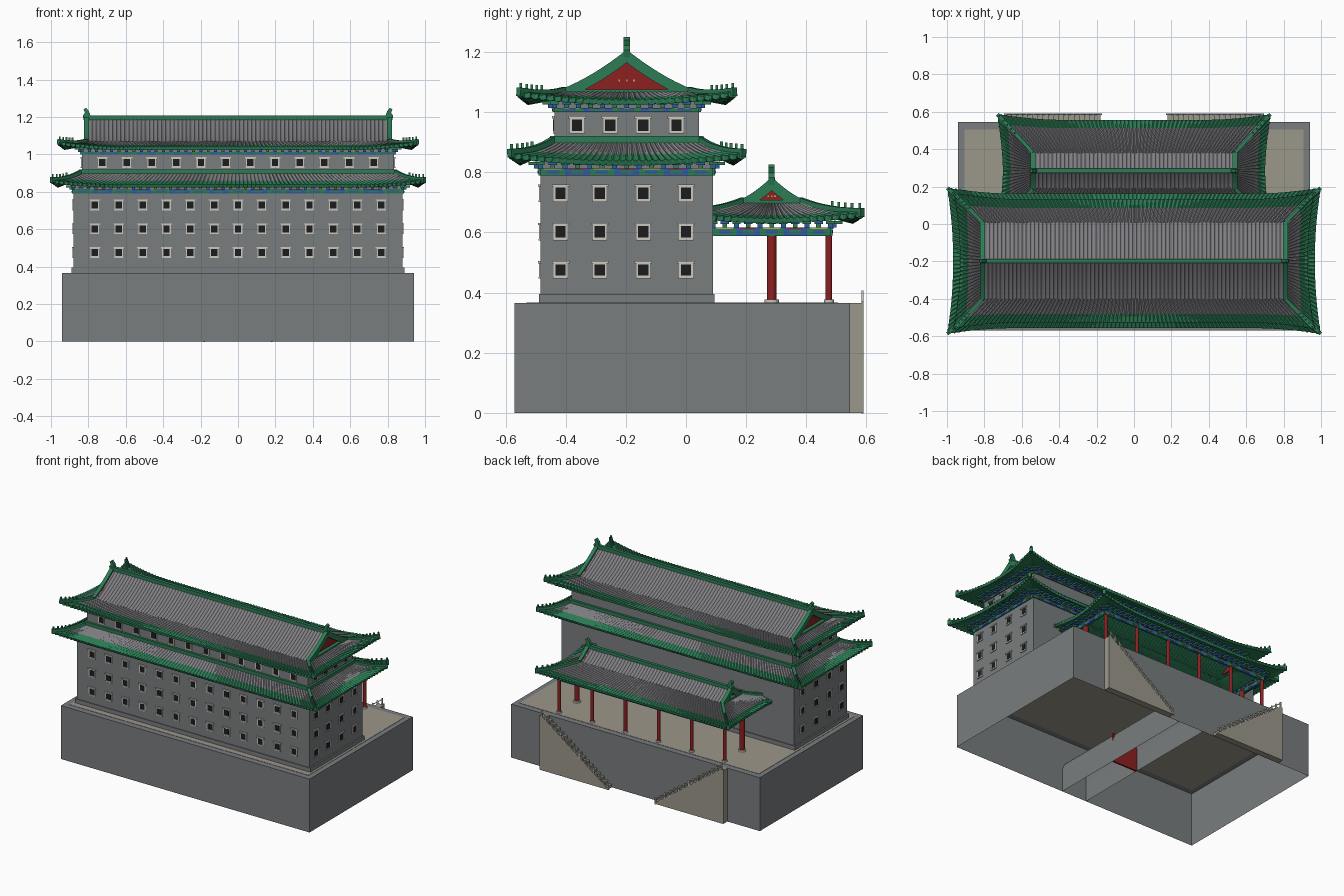
import bpy, bmesh, math
from mathutils import Vector, Matrix

cube = bpy.data.objects.get("Cube")
if cube:
    bpy.data.objects.remove(cube, do_unlink=True)


def material(name, r, g, b):
    m = bpy.data.materials.new(name)
    m.use_nodes = True
    m.diffuse_color = (r, g, b, 1)
    m.node_tree.nodes["Principled BSDF"].inputs["Base Color"].default_value = (r, g, b, 1)
    return m


WALL = material("wall grey", .19, .205, .212)
TILE = material("tile grey", .21, .21, .225)
GREEN = material("glazed green", .025, .2, .09)
RED = material("red lacquer", .27, .014, .015)
TRIM = material("pale stone", .6, .58, .52)
PANE = material("dark opening", .012, .012, .012)
BLUE = material("painted blue", .03, .1, .36)
GOLD = material("painted gold", .5, .38, .1)
PAVING = material("paving beige", .33, .31, .255)


def finish(name, bm, *mats):
    me = bpy.data.meshes.new(name)
    bm.to_mesh(me)
    bm.free()
    for m in mats:
        me.materials.append(m)
    ob = bpy.data.objects.new(name, me)
    bpy.context.scene.collection.objects.link(ob)
    return ob


def boxes(name, items, *mats):
    """Each item is centre, size, material index."""
    bm = bmesh.new()
    for c, s, mi in items:
        new = bmesh.ops.create_cube(bm, size=1, matrix=Matrix.Translation(c) @ Matrix.Diagonal((*s, 1)))
        for f in {f for v in new["verts"] for f in v.link_faces}:
            f.material_index = mi
    return finish(name, bm, *mats)


def prism(name, pts, shift, mat):
    """Extrude a closed polygon by a vector."""
    bm = bmesh.new()
    face = bm.faces.new([bm.verts.new(p) for p in pts])
    ext = bmesh.ops.extrude_face_region(bm, geom=[face], use_keep_orig=True)
    bmesh.ops.translate(bm, vec=shift, verts=[v for v in ext["geom"] if isinstance(v, bmesh.types.BMVert)])
    bmesh.ops.recalc_face_normals(bm, faces=bm.faces)
    return finish(name, bm, mat)


def sweep(name, pts, w, h, mat, drop=0):
    """Rectangular bar following a path."""
    bm, rings = bmesh.new(), []
    pts = [Vector(p) for p in pts]
    for i, p in enumerate(pts):
        t = (pts[min(i + 1, len(pts) - 1)] - pts[max(i - 1, 0)]).normalized()
        s = t.cross(Vector((0, 0, 1))).normalized()
        up = s.cross(t)
        rings.append([bm.verts.new(p + s * a * w / 2 + up * b)
                      for a, b in ((-1, -drop), (1, -drop), (1, h), (-1, h))])
    for r, q in zip(rings, rings[1:]):
        for i in range(4):
            bm.faces.new((r[i], r[i - 1], q[i - 1], q[i]))
    bm.faces.new(rings[0])
    bm.faces.new(rings[-1][::-1])
    bmesh.ops.recalc_face_normals(bm, faces=bm.faces)
    return finish(name, bm, mat)


def side(k, a, o, cy):
    """Turn along/out distances into x, y; sides: front, left, back, right."""
    x, y = ((a, -o), (o, a), (-a, o), (-o, -a))[k]
    return x, y + cy


def turned(k, along, out, height):
    return (out, along, height) if k % 2 else (along, out, height)


# Roof skirts and slopes between an inner and an outer rectangle (hx, hy, z)
def roof_point(k, u, v, cy, inner, outer, flare, lift):
    i, o = k % 2, 1 - k % 2
    end = outer[i]
    f = max(0, 1 - end * (1 - abs(u)) / .32) ** 2 * v * v
    a = u * (inner[i] + (end - inner[i]) * v + f * flare)
    out = inner[o] + (outer[o] - inner[o]) * v + f * flare
    z = inner[2] + (outer[2] - inner[2]) * (1.3 * v - .3 * v * v) + f * lift
    return Vector((*side(k, a, out, cy), z))


def roof(name, cy, inner, outer, flare=0, lift=0, sides=range(4), border=1.0, rows=8):
    for k in sides:
        n = 3 * round(2 * outer[k % 2] / .022)
        bm = bmesh.new()
        grid = []
        for j in range(rows + 1):
            row = [roof_point(k, 2 * i / n - 1, j / rows, cy, inner, outer, flare, lift) for i in range(n + 1)]
            for i in range(1, n, 3):
                row[i].z += .005
            grid.append([bm.verts.new(p) for p in row])
        for j in range(rows):
            for i in range(n):
                f = bm.faces.new((grid[j][i], grid[j + 1][i], grid[j + 1][i + 1], grid[j][i + 1]))
                f.material_index = int((j + .5) / rows > border)
        ob = finish(f"{name}_{('front', 'left', 'back', 'right')[k]}", bm, TILE, GREEN)
        mod = ob.modifiers.new("thickness", "SOLIDIFY")
        mod.thickness, mod.offset = .017, -1
        mod.material_offset = mod.material_offset_rim = 1


def hips(name, *shape):
    figures = []
    for k in range(4):
        path = [roof_point(k, 1, v / 8, *shape) for v in range(9)]
        sweep(f"{name}_hip_ridge", path, .02, .016, GREEN, .012)
        for v in (.55, .65, .75, .85, .96):
            p = roof_point(k, 1, v, *shape)
            figures.append((p + Vector((0, 0, .022)), (.009, .009, .02), 0))
    boxes(f"{name}_hip_figures", figures, GREEN)


def gable_roof(name, cy, hx, hy, z_ridge, z_foot, bar):
    inner, outer = (hx, 0, z_ridge), (hx, hy, z_foot)
    roof(f"{name}_slope", cy, inner, outer, sides=(0, 2))
    boxes(f"{name}_main_ridge", [((0, cy, z_ridge), (2 * hx + .02, .022, bar), 0)], GREEN)
    horn = ((-.024, 0), (.014, 0), (.02, .025), (.008, .04), (.016, .058), (.002, .068), (-.012, .05), (-.02, .03))
    for s in (-1, 1):
        curve = [[roof_point(k, 1 if (k == 0) == (s > 0) else -1, j / 8, cy, inner, outer, 0, 0)
                  for j in range(9)] for k in (0, 2)]
        for c in curve:
            sweep(f"{name}_gable_edge", c, .026, .012, GREEN, .022)
        inset = Vector((-.012 * s, 0, 0))
        prism(f"{name}_gable_panel", [p + inset for p in curve[0][::-1] + curve[1][1:]], (-.01 * s, 0, 0), RED)
        boxes(f"{name}_gable_foot", [((s * hx, cy, z_foot), (.024, 2 * hy, .016), 0)], GREEN)
        boxes(f"{name}_gable_studs", [((s * (hx - .011), cy + d * hy * .12, z_foot + (z_ridge - z_foot) * .3),
                                      (.006, .006, .006), 0) for d in (-1, 0, 1)], GOLD)
        prism(f"{name}_ridge_ornament", [(s * (hx + x), cy - .01, z_ridge - .01 + z) for x, z in horn],
              (0, .02, 0), GREEN)


# Painted beams and bracket blocks running around a storey
def frieze(name, cy, hx, hy, z, h):
    beams, blocks = [], []
    for k in range(4):
        a, o = (hy, hx) if k % 2 else (hx, hy)
        n = 2 * round(a / .11) + 1
        for i in range(n):
            w = 2 * a / n
            x, y = side(k, -a + w * (i + .5), o, cy)
            beams.append(((x, y, z + h / 2), turned(k, w, .014, h), i % 2))
            beams.append(((x, y, z + h * .5), turned(k, w * .5, .018, h * .4), 1 - i % 2))
            beams.append(((x, y, z + h * .92), turned(k, w * .7, .02, h * .16), 2 + i % 2))
        n = round(2 * a / .04)
        for i in range(n + 1):
            t = -a + 2 * a * i / n
            blocks.append(((*side(k, t, o + .01, cy), z + h + .006), turned(k, .016, .022, .012), (i + 1) % 2))
            blocks.append(((*side(k, t, o + .02, cy), z + h + .017), turned(k, .028, .04, .011), i % 2))
    boxes(f"{name}_painted_beams", beams, GREEN, BLUE, GOLD, RED)
    boxes(f"{name}_brackets", blocks, GREEN, BLUE)


def windows(name, k, positions, heights, o, cy):
    items = []
    for z in heights:
        for a in positions:
            for w, d, h, dz, mi in ((.046, .008, .05, 0, 0), (.034, .011, .038, 0, 1),
                                    (.058, .016, .007, .026, 0), (.05, .012, .005, -.026, 0)):
                items.append(((*side(k, a, o, cy), z + dz), turned(k, w, d, h), mi))
    boxes(name, items, TRIM, PANE)


# Terrace: hollow block open below, paved top, vaulted passage with a gate
bm = bmesh.new()
bmesh.ops.create_cube(bm, size=1, matrix=Matrix.Translation((0, -.0125, .1825)) @ Matrix.Diagonal((1.88, 1.115, .365, 1)))
bmesh.ops.delete(bm, geom=[f for f in bm.faces if f.normal.z < -.5], context="FACES")
finish("terrace", bm, WALL)
boxes("terrace_paving", [((0, -.0125, .365), (1.81, 1.035, .004), 0)], PAVING)
bm = bmesh.new()
arch = [(-.095, 0)] + [(-.095 * math.cos(t * math.pi / 12), .14 + .095 * math.sin(t * math.pi / 12))
                       for t in range(13)] + [(.095, 0)]
rows = [[bm.verts.new((x, y, z)) for x, z in arch] for y in (-.569, .544)]
for i in range(len(arch) - 1):
    bm.faces.new((rows[0][i], rows[0][i + 1], rows[1][i + 1], rows[1][i]))
finish("passage_vault", bm, WALL)
boxes("passage_gate", [((0, -.09, .1), (.188, .012, .2), 0)], RED)

# Stairs against the back, climbing outward, with railings
STEPS = 18
for s in (-1, 1):
    profile = [(.18, 0)]
    for i in range(STEPS):
        x = .18 + .5 * i / STEPS
        z = .365 * (i + 1) / STEPS
        profile += [(x, z), (x + .5 / STEPS, z)]
    profile[1:1] = []
    profile += [(.695, .365), (.695, 0)]
    prism("back_stair", [(s * x, .545, z) for x, z in profile], (0, .04, 0), PAVING)
    prism("stair_side", [(s * x, .583, z) for x, z in ((.17, 0), (.68, .372), (.695, .372), (.695, 0))],
          (0, .007, 0), PAVING)
    sweep("stair_rail", [(s * .18, .587, .03), (s * .68, .587, .395)], .005, .005, TRIM)
    boxes("stair_posts", [((s * (.18 + .5 * i / 14), .587, .365 * i / 14 + .02), (.008, .006, .045), 0)
                          for i in range(15)], TRIM)

# Main tower: two storeys
CY = -.197
boxes("tower_plinth", [((0, CY, .38), (1.78, .585, .03), 0)], WALL)
prism("lower_storey", [(x, y + CY, .395) for x, y in ((-.88, -.287), (.88, -.287), (.88, .287), (-.88, .287))],
      (0, 0, .445), WALL)
boxes("upper_storey", [((0, CY, .955), (1.67, .48, .17), 0)], WALL)
ROWS = (.475, .602, .73)
windows("front_windows", 0, [.1275 * (i - 6) for i in range(13)], ROWS, .287, CY)
windows("upper_front_windows", 0, [.132 * (i - 5.5) for i in range(12)], (.957,), .24, CY)
for k, s in ((1, 1), (3, -1)):
    windows("side_windows", k, [s * a for a in (-.22, -.09, .055, .197)], ROWS, .88, CY)
    windows("upper_side_windows", k, [.11 * (i - 1.5) for i in range(4)], (.957,), .835, CY)
frieze("lower", CY, .88, .287, .79, .022)
frieze("upper", CY, .835, .24, 1.0, .014)

lower = (CY, (.835, .24, .905), (.968, .36, .838), .03, .024)
roof("lower_eave", *lower, border=.6)
hips("lower_eave", *lower)
boxes("lower_eave_top_ridge", [((0, CY, .909), (1.70, .51, .022), 0)], GREEN)
upper = (CY, (.81, .205, 1.068), (.93, .33, 1.04), .03, .026)
roof("upper_eave", *upper, border=.62)
hips("upper_eave", *upper)
gable_roof("upper_roof", CY, .81, .205, 1.192, 1.068, .034)

# Rear porch
PY = .285
frieze("porch", PY, .635, .195, .588, .028)
porch = (PY, (.54, .095, .70), (.70, .272, .645), .03, .02)
roof("porch_eave", *porch, border=.74)
hips("porch_eave", *porch)
gable_roof("porch_roof", PY, .54, .095, .768, .70, .028)

# Porch columns on stone feet
columns = [(-.625 + .25 * i, .475, .011) for i in range(6)] + [(s * .625, PY, .016) for s in (-1, 1)]
bm = bmesh.new()
for x, y, r in columns:
    for rad, z, h, mi in ((r, .48, .23, 0), (r * 1.5, .371, .012, 1)):
        new = bmesh.ops.create_cone(bm, cap_ends=True, segments=14, radius1=rad, radius2=rad, depth=h,
                                    matrix=Matrix.Translation((x, y, z)))
        for f in {f for v in new["verts"] for f in v.link_faces}:
            f.material_index = mi
finish("porch_columns", bm, RED, TRIM)
